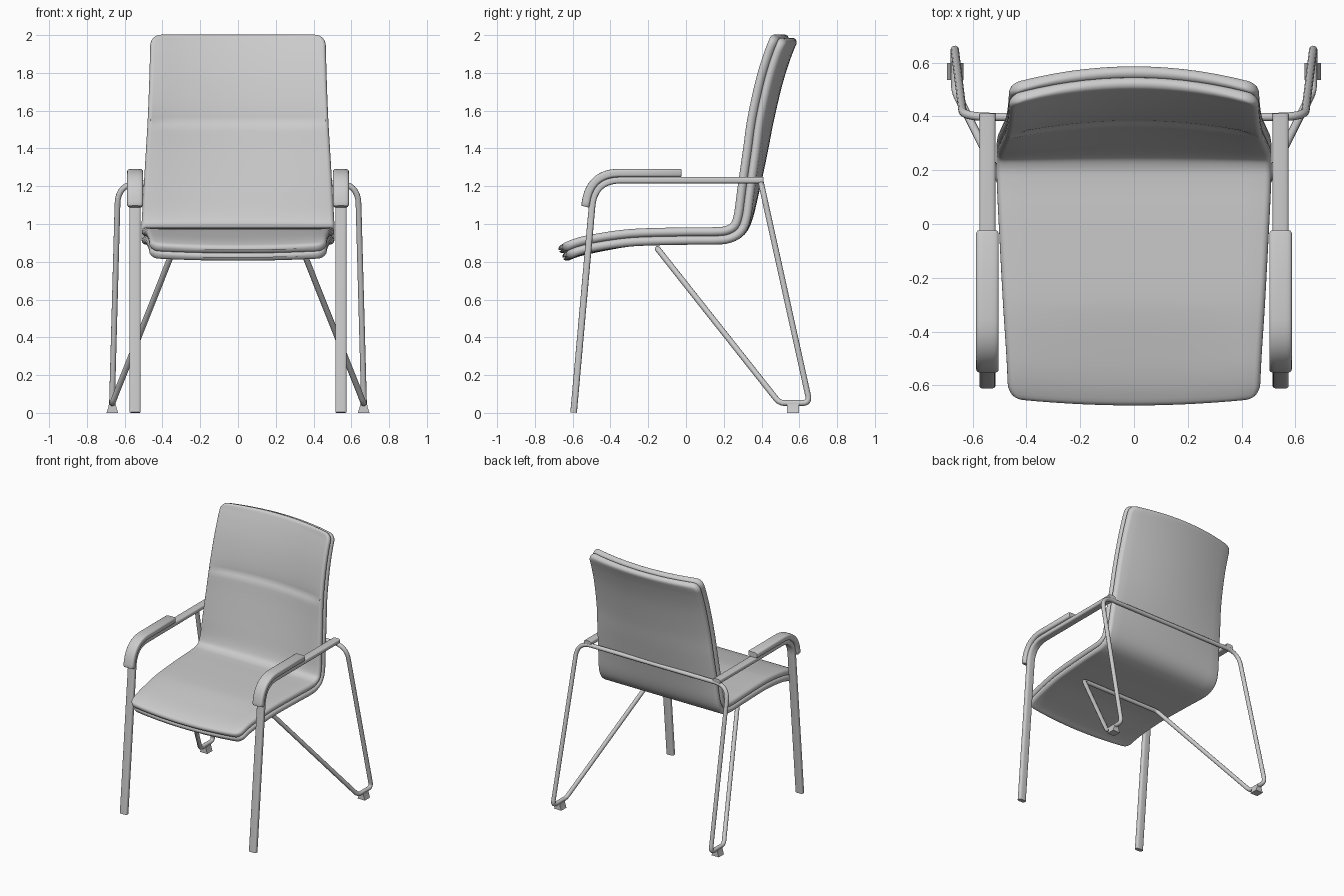
import bpy, bmesh, math
from mathutils import Vector

if "Cube" in bpy.data.objects:
    bpy.data.objects.remove(bpy.data.objects["Cube"])


def loft(name, rings):
    """Skin a list of closed rings and cap both ends."""
    bm = bmesh.new()
    vs = [[bm.verts.new(p) for p in r] for r in rings]
    n = len(rings[0])
    for a, b in zip(vs, vs[1:]):
        for i in range(n):
            j = (i + 1) % n
            bm.faces.new((a[i], a[j], b[j], b[i]))
    bm.faces.new(vs[0])
    bm.faces.new(vs[-1])
    bmesh.ops.recalc_face_normals(bm, faces=bm.faces)
    me = bpy.data.meshes.new(name)
    bm.to_mesh(me)
    bm.free()
    ob = bpy.data.objects.new(name, me)
    bpy.context.collection.objects.link(ob)
    bpy.ops.object.select_all(action='DESELECT')
    bpy.context.view_layer.objects.active = ob
    ob.select_set(True)
    bpy.ops.object.shade_smooth_by_angle(angle=math.radians(40))
    return ob


def fillet(pts, radii, cyclic=False, steps=8):
    """Round the corners of a polyline."""
    pts = [Vector(p) for p in pts]
    out, n = [], len(pts)
    for i, p in enumerate(pts):
        if radii[i] == 0 or (not cyclic and i in (0, n - 1)):
            out.append(p)
            continue
        a = p + (pts[i - 1] - p).normalized() * radii[i]
        b = p + (pts[(i + 1) % n] - p).normalized() * radii[i]
        for k in range(steps + 1):
            t = k / steps
            out.append(a * (1 - t) ** 2 + p * 2 * t * (1 - t) + b * t * t)
    return out


def catmull(keys, steps=16):
    out = []
    for i in range(len(keys) - 1):
        p0, p1, p2, p3 = (keys[min(max(i + k, 0), len(keys) - 1)] for k in (-1, 0, 1, 2))
        for s in range(steps):
            t = s / steps
            out.append([0.5 * (2 * b + (c - a) * t + (2 * a - 5 * b + 4 * c - d) * t * t
                               + (3 * b - a - 3 * c + d) * t ** 3)
                        for a, b, c, d in zip(p0, p1, p2, p3)])
    return out + [list(keys[-1])]


# Seat and back spine: y, z of the side edge, half width, bow of the centre
SPINE = [(-0.640, 0.850, 0.468, -0.022), (-0.58, 0.878, 0.470, -0.015), (-0.48, 0.902, 0.475, 0),
         (-0.28, 0.928, 0.488, 0), (0.00, 0.936, 0.503, 0), (0.15, 0.937, 0.510, 0),
         (0.22, 0.944, 0.511, 0), (0.272, 0.975, 0.511, 0.004), (0.297, 1.04, 0.508, 0.012),
         (0.315, 1.18, 0.500, 0.028), (0.342, 1.38, 0.488, 0.044), (0.365, 1.55, 0.478, 0.054),
         (0.408, 1.75, 0.470, 0.058), (0.450, 1.89, 0.466, 0.060), (0.491, 1.992, 0.464, 0.060)]
fine = catmull(SPINE)
dist = [0.0]
for a, b in zip(fine, fine[1:]):
    dist.append(dist[-1] + math.hypot(b[0] - a[0], b[1] - a[1]))
L = dist[-1]


def at(d):
    i = max(k for k in range(len(dist) - 1) if dist[k] <= d + 1e-9)
    t = (d - dist[i]) / (dist[i + 1] - dist[i])
    a, b = fine[i], fine[i + 1]
    return [u + (v - u) * t for u, v in zip(a, b)]


ends = [0.0003, 0.002, 0.005, 0.01, 0.016, 0.023, 0.034, 0.047, 0.06]
stations = ends + [0.06 + (L - 0.12) * k / 100 for k in range(1, 100)] + [L - e for e in reversed(ends)]


def cushion(name, offset):
    H, R = 0.0235, 0.06
    rings = []
    for d in stations:
        y, z, w, bow = at(d)
        p, q = at(max(d - 0.01, 0)), at(min(d + 0.01, L))
        T = Vector((q[0] - p[0], q[1] - p[1])).normalized()
        e = min(d, L - d)
        h = H * math.sqrt(1 - max(0, 1 - e / H) ** 2)        # rounded lip
        w -= R - math.sqrt(R * R - max(0, R - e) ** 2)       # rounded corners
        dent = 0
        if offset > 0:                                       # headrest seam
            s = z - 1.53
            dent = 0.014 * (math.exp(-s / 0.07) if s > 0 else math.exp(s / 0.008))
        half = [((w - H) * (-1 + k / 7), 1.0) for k in range(15)]
        arc = [(w - H + H * math.sin(math.pi * k / 8), math.cos(math.pi * k / 8)) for k in range(1, 8)]
        sec = half + arc + [(-x, -v) for x, v in half] + [(-x, -v) for x, v in arc]
        ring = []
        for x, v in sec:
            f = 1 - min(1, (x / w) ** 2)
            o = offset + v * h - (dent * min(1, 3 * f) if v > 0.99 else 0)
            drop = 0.012 * f * max(0, min(1, (-0.3 - y) / 0.3))
            ring.append((x, y + bow * f - T.y * o, z - drop + T.x * o))
        rings.append(ring)
    loft(name, rings)


cushion("front_cushion", 0.0225)
cushion("back_shell", -0.0225)


def flat_bar(name, path, x0, w, h, power, taper=False):
    """Sweep a flat rounded section along a y-z path at a fixed x."""
    rings = []
    for i, p in enumerate(path):
        T = (path[min(i + 1, len(path) - 1)] - path[max(i - 1, 0)]).normalized()
        k = 0.86 if taper and i in (0, len(path) - 1) else 1
        ring = []
        for j in range(24):
            a = 2 * math.pi * (j + 0.5) / 24
            c, s = math.cos(a), math.sin(a)
            u = k * w * math.copysign(abs(c) ** power, c)
            v = k * h * math.copysign(abs(s) ** power, s)
            ring.append((x0 + u, p.y - T.z * v, p.z + T.y * v))
        rings.append(ring)
    loft(name, rings)


for side, tag in ((-1, "left"), (1, "right")):
    # Front leg bending into the arm rail
    rail = fillet([(0, 0.41, 1.232), (0, -0.485, 1.232), (0, -0.595, 0.002)], [0, 0.14, 0], steps=12)
    flat_bar("front_leg_" + tag, rail, side * 0.545, 0.030, 0.0175, 0.55)
    # Arm pad
    pad = fillet([(0, -0.025, 1.27), (0, -0.033, 1.27), (0, -0.505, 1.27), (0, -0.532, 1.10),
                  (0, -0.534, 1.092)], [0, 0, 0.155, 0, 0], steps=12)
    flat_bar("arm_pad_" + tag, pad, side * 0.545, 0.042, 0.0225, 0.5, True)
    # Glide foot, wider at the floor
    fx = side * 0.665
    loft("foot_" + tag, [[(fx + a * w, 0.567 + b * 0.031, z) for a, b in ((-1, -1), (1, -1), (1, 1), (-1, 1))]
                         for z, w in ((0, 0.031), (0.03, 0.021), (0.05, 0.018))])

# Rear wire frame: one closed loop of back rail, rear legs, struts and under-seat bar
right = [(0.635, 0.398, 1.215), (0.667, 0.655, 0.052), (0.665, 0.495, 0.052), (0.34, -0.15, 0.868)]
rr = [0.11, 0.04, 0.03, 0.03]
loop = right + [(-x, y, z) for x, y, z in reversed(right)]
path = fillet(loop, rr + rr[::-1], cyclic=True)
cu = bpy.data.curves.new("rear_wire_frame", 'CURVE')
cu.dimensions = '3D'
cu.bevel_depth = 0.0155
cu.bevel_resolution = 4
sp = cu.splines.new('POLY')
sp.points.add(len(path) - 1)
for pt, p in zip(sp.points, path):
    pt.co = (*p, 1)
sp.use_cyclic_u = True
sp.use_smooth = True
bpy.context.collection.objects.link(bpy.data.objects.new("rear_wire_frame", cu))
